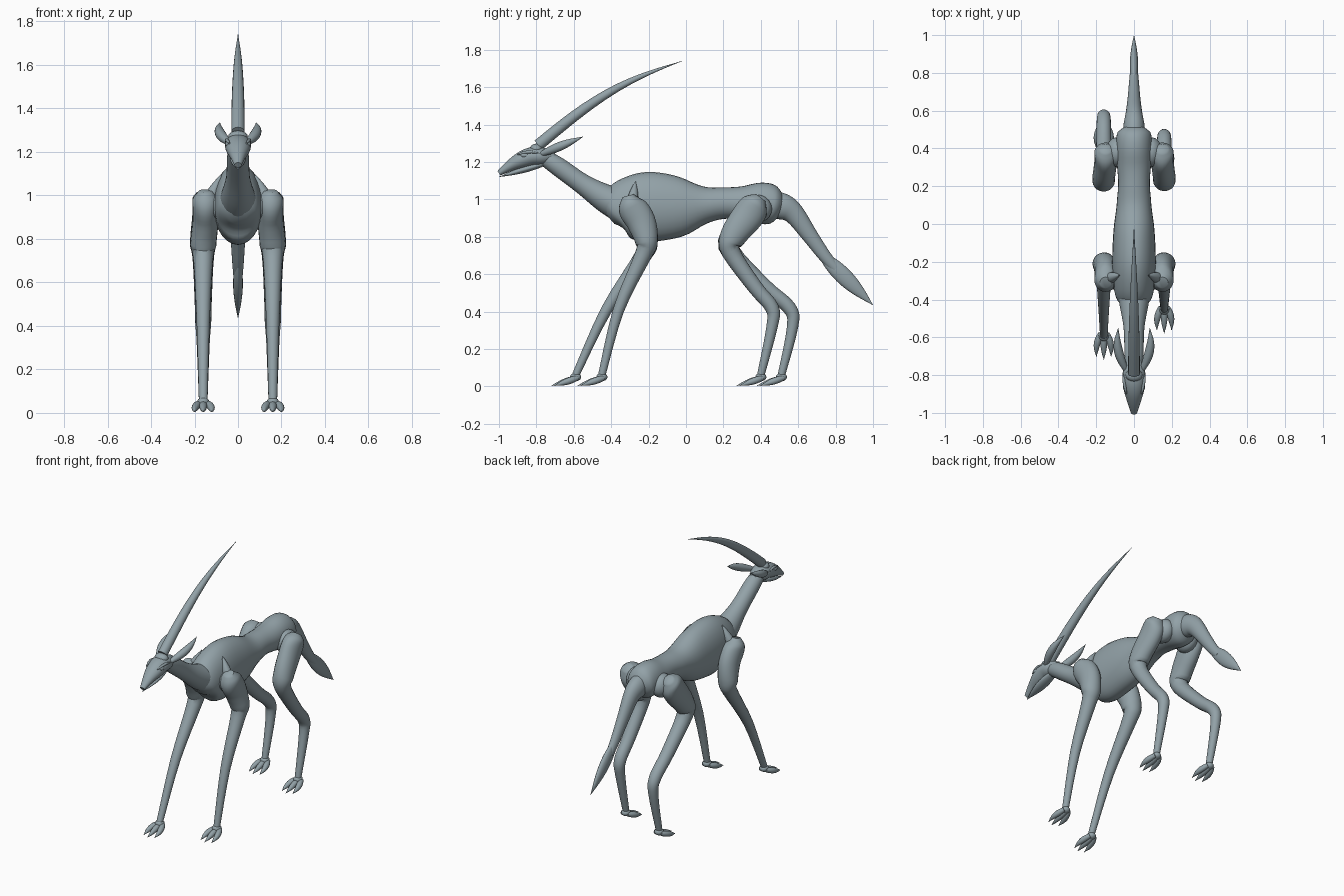
import bpy, bmesh, math
from mathutils import Vector

cube = bpy.data.objects.get("Cube")
if cube:
    bpy.data.objects.remove(cube, do_unlink=True)

colour = (.29, .36, .39, 1)
material = bpy.data.materials.new("slate_grey")
material.use_nodes = True
material.diffuse_color = colour
material.node_tree.nodes["Principled BSDF"].inputs["Base Color"].default_value = colour


def finish(name, bm):
    """Turn a bmesh into a smooth shaded, coloured object."""
    bmesh.ops.recalc_face_normals(bm, faces=bm.faces)
    mesh = bpy.data.meshes.new(name)
    bm.to_mesh(mesh)
    bm.free()
    mesh.materials.append(material)
    mesh.shade_smooth()
    mesh.set_sharp_from_angle(angle=math.radians(50))
    obj = bpy.data.objects.new(name, mesh)
    bpy.context.collection.objects.link(obj)


def resample(rows, steps):
    """Smooth curve through rows of (x, y, z, radius)."""
    points = [Vector(row) for row in rows]
    points = [points[0], *points, points[-1]]
    out = []
    for before, start, end, after in zip(points, points[1:], points[2:], points[3:]):
        leave = (end - before) / 2
        arrive = (after - start) / 2
        for step in range(steps):
            t = step / steps
            ease = t * t * (3 - 2 * t)
            out.append(start.lerp(end, ease)
                       + leave * (t * (1 - t) ** 2)
                       - arrive * (t * t * (1 - t)))
    return out + [points[-1]]


def loft(name, rows, width=lambda radius: radius, sides=20, steps=4):
    """Sweep an ellipse along a path; width gives half width from radius."""
    rows = resample(rows, steps)
    centres = [row.to_3d() for row in rows]
    last = len(rows) - 1
    bm = bmesh.new()
    rings = []
    for i, centre in enumerate(centres):
        radius = max(rows[i].w, .001)
        tangent = (centres[min(i + 1, last)] - centres[max(i - 1, 0)]).normalized()
        up = tangent.cross(Vector((1, 0, 0))).normalized()
        across = up.cross(tangent)
        angles = [math.tau * k / sides for k in range(sides)]
        rings.append([bm.verts.new(centre
                                   + across * math.cos(angle) * width(radius)
                                   + up * math.sin(angle) * radius)
                      for angle in angles])
    for low, high in zip(rings, rings[1:]):
        for k in range(sides):
            bm.faces.new((low[k - 1], low[k], high[k], high[k - 1]))
    bm.faces.new(rings[0])
    bm.faces.new(rings[-1])
    finish(name, bm)


def spine(name, rows, width=lambda radius: radius):
    """Loft on the centre plane from rows of (y, z, radius)."""
    loft(name, [(0, *row) for row in rows], width, sides=28)


def spindle(name, start, end, radius, bend=(0, 0, 0), phase=.15, flat=1):
    """Pointed part from start to end, bowed along bend, blunt at the start."""
    rows = []
    count = 8
    for i in range(count + 1):
        t = i / count
        centre = Vector(start).lerp(Vector(end), t) + Vector(bend) * math.sin(math.pi * t)
        swell = math.sin(math.pi * (phase + (1 - phase) * t))
        rows.append((*centre, radius * swell))
    loft(name, rows, lambda r: r * flat, sides=16, steps=2)


def ball(name, centre, size):
    """Ellipsoid."""
    bm = bmesh.new()
    bmesh.ops.create_uvsphere(bm, u_segments=16, v_segments=10, radius=1)
    bmesh.ops.scale(bm, vec=size, verts=bm.verts)
    bmesh.ops.translate(bm, vec=centre, verts=bm.verts)
    finish(name, bm)


def trunk_width(radius):
    """Deep parts of the trunk are narrower than they are tall."""
    return min(radius, .065 + .27 * radius)


# Torso, neck and head
spine("torso", [(-.41, .9, .04), (-.37, .93, .13), (-.3, .95, .17), (-.19, .96, .187),
                (-.03, .96, .16), (.1, .97, .1), (.2, .98, .084), (.3, .98, .09),
                (.4, .98, .11), (.47, .97, .1), (.52, .96, .04)], trunk_width)
spine("neck", [(-.3, .95, .1), (-.42, 1, .078), (-.55, 1.08, .055),
               (-.69, 1.18, .05), (-.77, 1.23, .04)], trunk_width)
spine("skull", [(-.7, 1.23, .02), (-.76, 1.23, .046), (-.82, 1.23, .05),
                (-.88, 1.21, .045), (-.94, 1.18, .03), (-1, 1.14, .014)],
      lambda radius: radius * 1.2)
spindle("lower_jaw", (0, -.73, 1.2), (0, -1, 1.12), .018, flat=2)

# Swept back horn with a swollen root
spindle("horn", (0, -.79, 1.29), (0, -.02, 1.74), .031, bend=(0, 0, .06), phase=.5)
ball("horn_root", (0, -.8, 1.27), (.045, .035, .028))

# Tail and its narrow leaf shaped tuft
spine("tail", [(.44, .98, .07), (.52, .96, .07), (.58, .92, .056),
               (.66, .81, .043), (.74, .7, .034), (.8, .63, .027)],
      lambda radius: radius * .8)
spindle("tail_tuft", (0, .74, .69), (0, 1, .435), .045, phase=.2, flat=.5)

# Leg paths as (y, z, radius), from the top joint down to the ankle
leg_paths = {
    "front": [(-.31, 1.02, .03), (-.29, .96, .075), (-.24, .88, .078), (-.21, .77, .06),
              (-.23, .7, .045), (-.36, .41, .03), (-.45, .06, .02)],
    "rear": [(.4, 1.01, .03), (.37, .97, .075), (.33, .91, .085), (.25, .8, .07),
             (.24, .72, .05), (.37, .53, .04), (.46, .42, .037), (.46, .32, .03),
             (.4, .06, .02)],
}
# How far the right foot strides from the left one, and how soon below the knee
strides = {"front": (-.14, 1.6), "rear": (.11, 3)}


def leg(pair, label, side):
    """One leg with its ankle and three splayed toes."""
    name = pair + "_" + label
    stride, rate = strides[pair]
    rows = []
    for y, z, radius in leg_paths[pair]:
        shift = stride * max(0, min(1, (.7 - z) * rate))
        if side > 0:
            shift = 0
        rows.append((side * (.15 if z > .8 else .16), y + shift, z, radius))
    loft(name + "_leg", rows, lambda radius: min(radius, .06))
    x, y = rows[-1][:2]
    ball(name + "_ankle", (x, y, .05), (.028, .03, .022))
    for toe, splay in (("left", .035), ("middle", 0), ("right", -.035)):
        reach = .13 - abs(splay) / 2
        spindle(name + "_" + toe + "_toe", (x + splay / 2, y + .01, .045),
                (x + splay * 1.1, y - reach, .004), .018,
                bend=(splay / 4, 0, 0), phase=.25)


# Everything that comes in left and right pairs
for label, side in (("left", 1), ("right", -1)):
    leg("front", label, side)
    leg("rear", label, side)
    spindle(label + "_shoulder_spur", (side * .14, -.29, .96),
            (side * .075, -.27, 1.1), .03, phase=.4)
    ball(label + "_shoulder_joint", (side * .09, -.29, .95), (.06, .06, .06))
    ball(label + "_hip_joint", (side * .09, .38, .95), (.06, .08, .075))
    spindle(label + "_ear", (side * .04, -.78, 1.24), (side * .083, -.55, 1.335),
            .024, bend=(side * .022, 0, 0))
    ball(label + "_eye", (side * .047, -.862, 1.236), (.012, .022, .013))
    spindle(label + "_brow", (side * .04, -.9, 1.24), (side * .055, -.77, 1.24),
            .008, bend=(side * .005, 0, .014))
